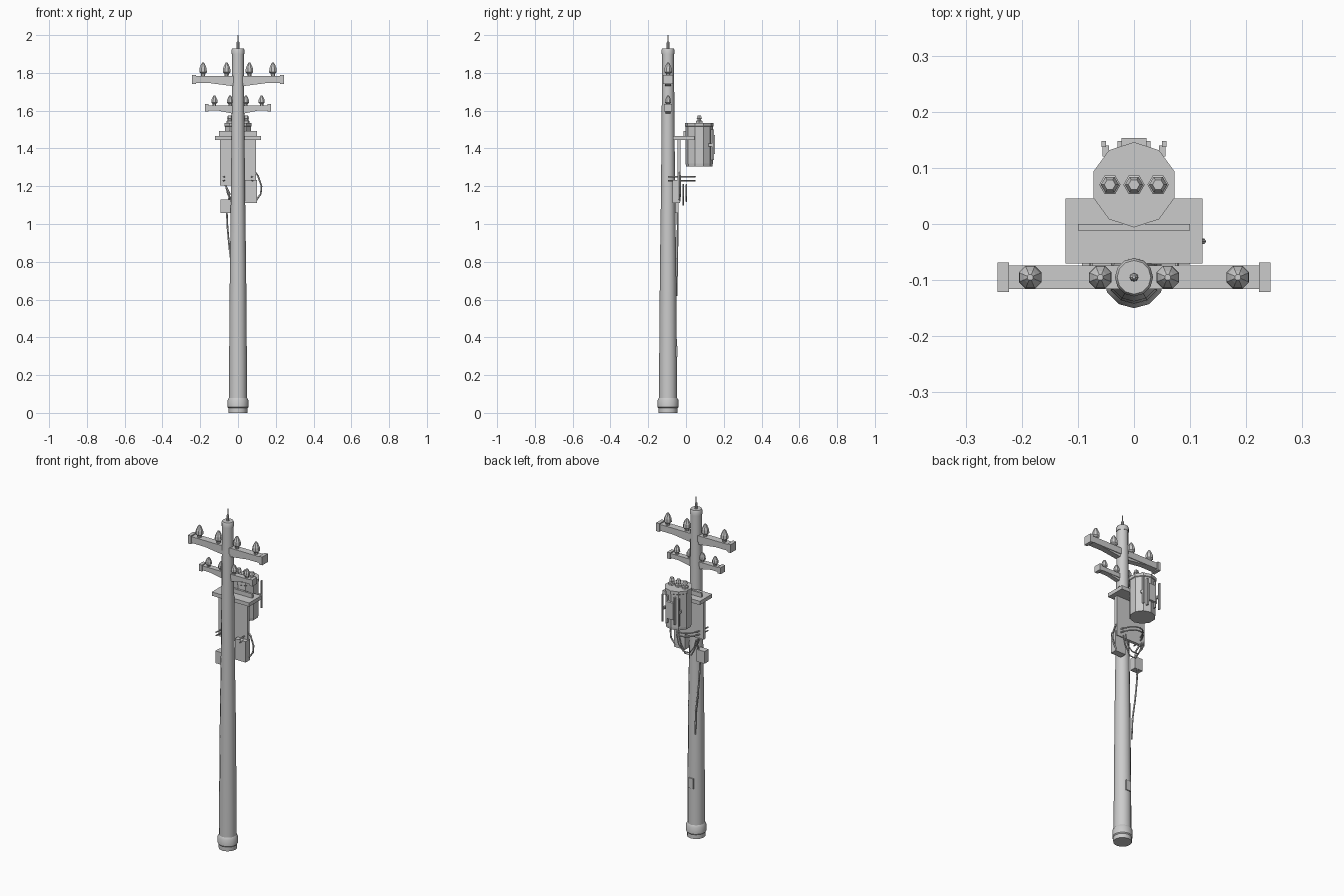
import bpy, bmesh, math
from mathutils import Vector

if "Cube" in bpy.data.objects:
    bpy.data.objects.remove(bpy.data.objects["Cube"])

PY = -0.095  # pole axis in y
grey = bpy.data.materials.new("concrete_grey")
grey.diffuse_color = (0.6, 0.6, 0.6, 1)
grey.use_nodes = True
grey.node_tree.nodes["Principled BSDF"].inputs["Base Color"].default_value = grey.diffuse_color


def finish(name, bm, smooth=None):
    bmesh.ops.recalc_face_normals(bm, faces=bm.faces)
    me = bpy.data.meshes.new(name)
    bm.to_mesh(me)
    bm.free()
    me.materials.append(grey)
    ob = bpy.data.objects.new(name, me)
    bpy.context.collection.objects.link(ob)
    if smooth:
        bpy.ops.object.select_all(action='DESELECT')
        ob.select_set(True)
        bpy.context.view_layer.objects.active = ob
        bpy.ops.object.shade_smooth_by_angle(angle=math.radians(smooth))
    return ob


def lathe(name, profile, sides, x, y, turn=0.0, smooth=None):
    """Closed turned shape from (radius, height) points."""
    bm = bmesh.new()
    rings = []
    for r, z in profile:
        rings.append([bm.verts.new((x + r * math.cos(turn + math.tau * i / sides),
                                    y + r * math.sin(turn + math.tau * i / sides), z))
                      for i in range(sides)])
    for a, b in zip(rings, rings[1:]):
        for i in range(sides):
            j = (i + 1) % sides
            bm.faces.new((a[i], a[j], b[j], b[i]))
    bm.faces.new(rings[0])
    bm.faces.new(rings[-1])
    return finish(name, bm, smooth)


def box(name, x0, x1, y0, y1, z0, z1):
    bm = bmesh.new()
    bmesh.ops.create_cube(bm, size=1)
    for v in bm.verts:
        v.co = Vector(((x0 + x1) / 2 + v.co.x * (x1 - x0),
                       (y0 + y1) / 2 + v.co.y * (y1 - y0),
                       (z0 + z1) / 2 + v.co.z * (z1 - z0)))
    return finish(name, bm)


def prism(name, outline, y0, y1):
    """Front outline of (x, z) points pushed through in y."""
    bm = bmesh.new()
    f = bm.faces.new([bm.verts.new((x, y0, z)) for x, z in outline])
    new = bmesh.ops.extrude_face_region(bm, geom=[f])["geom"]
    for v in new:
        if isinstance(v, bmesh.types.BMVert):
            v.co.y = y1
    return finish(name, bm)


def cable(name, points, radius=0.004, sides=5):
    """Tube swept along a path."""
    pts = [Vector(p) for p in points]
    bm = bmesh.new()
    rings = []
    for k, p in enumerate(pts):
        t = (pts[min(k + 1, len(pts) - 1)] - pts[max(k - 1, 0)]).normalized()
        ref = Vector((0, 1, 0)) if abs(t.z) > 0.6 else Vector((0, 0, 1))
        u = t.cross(ref).normalized()
        w = t.cross(u)
        rings.append([bm.verts.new(p + radius * (u * math.cos(math.tau * i / sides)
                                                 + w * math.sin(math.tau * i / sides)))
                      for i in range(sides)])
    for a, b in zip(rings, rings[1:]):
        for i in range(sides):
            j = (i + 1) % sides
            bm.faces.new((a[i], a[j], b[j], b[i]))
    bm.faces.new(rings[0])
    bm.faces.new(rings[-1])
    return finish(name, bm)


# Pole, foot collar, cap and spike
lathe("pole", [(0.048, 0.05), (0.047, 0.27), (0.043, 0.77), (0.037, 1.2), (0.031, 1.91)],
      12, 0, PY, smooth=35)
lathe("foot_collar", [(0.05, 0), (0.05, 0.025), (0.055, 0.03), (0.055, 0.068), (0.048, 0.08)],
      12, 0, PY, smooth=35)
lathe("pole_cap", [(0.034, 1.9), (0.034, 1.922), (0.03, 1.93)], 12, 0, PY, smooth=35)
lathe("top_spike", [(0.008, 1.925), (0.007, 1.962), (0.003, 1.968), (0.003, 2.0)], 8, 0, PY)
box("pole_hatch", -0.015, 0.015, -0.052, -0.044, 0.295, 0.355)

# Crossarms with end blocks, underside braces and insulators
arms = [("upper", 0.243, 0.021, 1.747, 1.784, (0.06, 0.185), 0.022, 0.07),
        ("lower", 0.175, 0.016, 1.602, 1.628, (0.042, 0.125), 0.018, 0.052)]
for label, half, depth, z0, z1, spots, r, h in arms:
    box(label + "_crossarm", -half + 0.01, half - 0.01, PY - depth, PY + depth, z0, z1)
    prism(label + "_brace", [(-half * 0.65, z0), (-0.035, z0 - 0.016), (0.035, z0 - 0.016),
                             (half * 0.65, z0)], PY - depth * 0.8, PY + depth * 0.8)
    for s in (-1, 1):
        a, b = sorted((s * (half - 0.02), s * half))
        box(label + "_end_block", a, b, PY - depth - 0.005, PY + depth + 0.005,
            z0 - 0.006, z1 + 0.006)
        for x in spots:
            lathe(label + "_insulator",
                  [(r * 0.5, z1 - 0.002), (r * 0.6, z1 + h * 0.18), (r, z1 + h * 0.28),
                   (r * 0.92, z1 + h * 0.58), (r * 0.55, z1 + h * 0.85), (r * 0.25, z1 + h)],
                  8, s * x, PY, math.pi / 8)

# Shelf and back board
box("shelf", -0.122, 0.122, -0.07, 0.045, 1.445, 1.467)
box("shelf_rail", -0.1, 0.1, -0.012, 0.0, 1.465, 1.492)
box("back_board", -0.095, 0.095, -0.046, -0.028, 1.205, 1.446)

# Transformer tank with lid, bushings and cooling fins
lathe("transformer_tank", [(0.07, 1.305), (0.072, 1.32), (0.072, 1.515), (0.076, 1.518),
                           (0.076, 1.535)], 10, 0, 0.07, math.pi / 2)
for x in (-0.043, 0, 0.043):
    lathe("bushing", [(0.019, 1.533), (0.019, 1.545), (0.012, 1.549), (0.012, 1.556),
                      (0.016, 1.559), (0.01, 1.575)], 6, x, 0.07)
for s in (-1, 1):
    for x, y0, y1 in ((0.054, 0.137, 0.148), (0.025, 0.125, 0.148)):
        box("cooling_fin", s * x - 0.004, s * x + 0.004, y0, y1, 1.34, 1.5)
    box("fin_bracket", min(s * 0.045, s * 0.056), max(s * 0.045, s * 0.056),
        0.12, 0.14, 1.41, 1.425)
box("rear_plate", -0.022, 0.022, 0.135, 0.153, 1.37, 1.47)

# Half hoops around the back of the pole
for z in (1.23, 1.25):
    cable("half_hoop", [(0.078 * math.cos(math.pi * k / 10),
                         PY + 0.143 * math.sin(math.pi * k / 10), z) for k in range(11)], 0.004)

# Switch boxes
box("right_switch_box", 0.03, 0.1, -0.072, -0.033, 1.11, 1.233)
box("left_switch_box", -0.093, -0.04, -0.078, -0.04, 1.058, 1.13)

# Cables
cable("right_cable", [(0.09, -0.035, 1.275), (0.105, -0.032, 1.255), (0.124, -0.031, 1.2),
                      (0.12, -0.031, 1.16), (0.092, -0.035, 1.12)], 0.005)
cable("down_cable", [(-0.06, -0.045, 1.065), (-0.056, -0.044, 0.98), (-0.046, -0.046, 0.87),
                     (-0.03, -0.048, 0.75), (-0.025, -0.05, 0.62)], 0.005)
cable("box_cable", [(-0.07, -0.03, 1.21), (-0.045, -0.04, 1.16), (-0.05, -0.05, 1.12)], 0.005)
for y, low in ((-0.015, 1.1), (0.002, 1.12)):
    cable("hanging_loop", [(-0.068, y, 1.21), (-0.055, y, 1.16), (-0.025, y, low),
                           (0.015, y, low), (0.045, y, 1.15), (0.06, y, 1.21)], 0.004)
